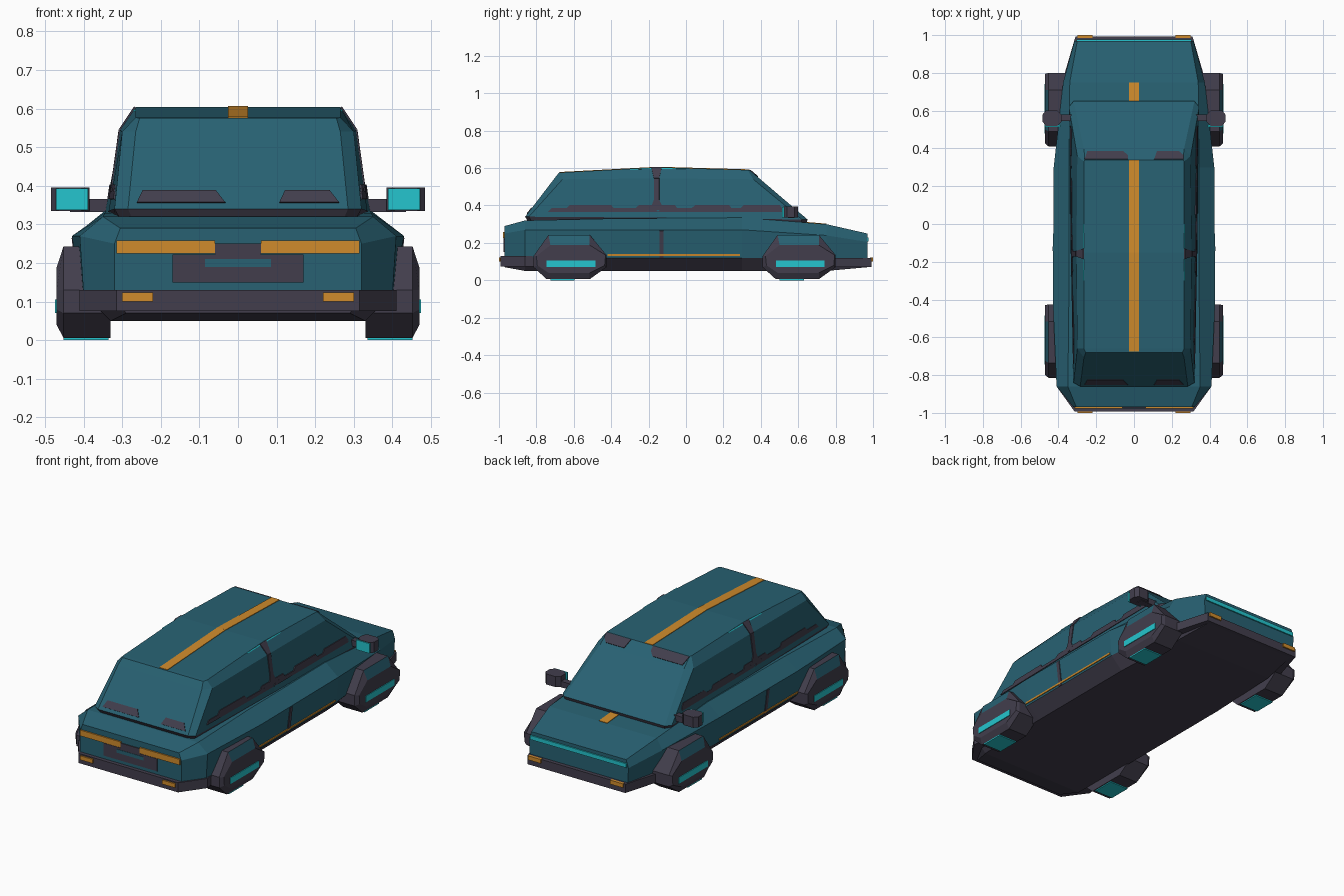
import bpy
import bmesh
from mathutils import Vector

cube = bpy.data.objects.get("Cube")
if cube:
    bpy.data.objects.remove(cube, do_unlink=True)


def material(name, rgb):
    m = bpy.data.materials.new(name)
    m.use_nodes = True
    m.diffuse_color = (*rgb, 1)
    m.node_tree.nodes["Principled BSDF"].inputs["Base Color"].default_value = (*rgb, 1)
    return m


TEAL = material("teal paint", (0.021, 0.12, 0.17))
DARK = material("dark trim", (0.054, 0.048, 0.073))
AMBER = material("amber light", (0.63, 0.26, 0.025))
CYAN = material("cyan glow", (0.018, 0.56, 0.62))


def finish(bm, name, mats, rule=None):
    bmesh.ops.recalc_face_normals(bm, faces=bm.faces)
    if rule:
        for f in bm.faces:
            f.material_index = rule(f.calc_center_median(), f.normal)
    mesh = bpy.data.meshes.new(name)
    bm.to_mesh(mesh)
    bm.free()
    for m in mats:
        mesh.materials.append(m)
    ob = bpy.data.objects.new(name, mesh)
    bpy.context.collection.objects.link(ob)
    return ob


def mirrored(half):
    """Close a half outline across x = 0."""
    return half + [(-x, y, z) for x, y, z in reversed(half)]


def loft(name, loops, mats, rule=None):
    """Bridge equal loops and close both ends with strips of quads."""
    bm = bmesh.new()
    rows = [[bm.verts.new(p) for p in loop] for loop in loops]
    n = len(rows[0])
    for a, b in zip(rows, rows[1:]):
        for i in range(n):
            j = (i + 1) % n
            bm.faces.new((a[i], a[j], b[j], b[i]))
    for row in (rows[0], rows[-1]):
        for i in range(n // 2 - 1):
            bm.faces.new((row[i], row[i + 1], row[n - 2 - i], row[n - 1 - i]))
    return finish(bm, name, mats, rule)


def patch(name, points, mat, both=False, half=0.004):
    """Thin plate lying on a surface, optionally repeated on the other side."""
    for side, s in (("left", 1), ("right", -1)) if both else (("", 1),):
        bm = bmesh.new()
        f = bm.faces.new([bm.verts.new((s * x, y, z)) for x, y, z in points])
        f.normal_update()
        n = f.normal.copy()
        new = bmesh.ops.extrude_face_region(bm, geom=[f])["geom"]
        moved = [v for v in new if isinstance(v, bmesh.types.BMVert)]
        for v in bm.verts:
            v.co += n * (half if v in moved else -half)
        finish(bm, f"{side}_{name}".strip("_"), [mat])


def box(name, lo, hi, mat, both=False):
    for side, s in (("left", 1), ("right", -1)) if both else (("", 1),):
        bm = bmesh.new()
        bmesh.ops.create_cube(bm, size=1)
        for v in bm.verts:
            v.co = Vector([hi[i] if v.co[i] > 0 else lo[i] for i in range(3)])
            v.co.x *= s
        finish(bm, f"{side}_{name}".strip("_"), [mat])


# Body: y, then width and height of floor, sill, shoulder and deck
body = [
    (-0.97, 0.29, 0.07, 0.32, 0.12, 0.32, 0.25, 0.305, 0.29),
    (-0.86, 0.33, 0.05, 0.40, 0.12, 0.41, 0.27, 0.35, 0.32),
    (-0.40, 0.34, 0.05, 0.41, 0.12, 0.43, 0.27, 0.345, 0.33),
    (0.30, 0.34, 0.05, 0.41, 0.12, 0.425, 0.27, 0.345, 0.335),
    (0.75, 0.32, 0.05, 0.36, 0.12, 0.375, 0.24, 0.34, 0.30),
    (0.97, 0.29, 0.07, 0.31, 0.12, 0.315, 0.205, 0.30, 0.25),
]
loft("body", [mirrored([(s[i], s[0], s[i + 1]) for i in (1, 3, 5, 7)]) for s in body],
     [TEAL, DARK], lambda c, n: int(c.z < 0.115))

# Cabin: rings from the dark seal up to the roof
cabin = [
    [(0.27, -0.84, 0.305), (0.30, -0.82, 0.305), (0.325, -0.15, 0.31), (0.335, 0.61, 0.295), (0.31, 0.64, 0.295)],
    [(0.285, -0.86, 0.34), (0.32, -0.84, 0.34), (0.335, -0.15, 0.335), (0.345, 0.62, 0.325), (0.32, 0.65, 0.325)],
    [(0.265, -0.707, 0.54), (0.30, -0.66, 0.54), (0.305, -0.15, 0.545), (0.30, 0.36, 0.54), (0.265, 0.398, 0.54)],
    [(0.255, -0.68, 0.575), (0.265, -0.66, 0.577), (0.265, -0.15, 0.604), (0.265, 0.33, 0.59), (0.26, 0.34, 0.59)],
]
loft("cabin", [mirrored(r) for r in cabin], [TEAL, DARK], lambda c, n: int(c.z < 0.327))

# Bumpers with amber lamps
for name, s, nose, corner, low, high in (("rear", -1, 0.315, 0.41, 0.075, 0.13),
                                         ("front", 1, 0.31, 0.375, 0.07, 0.12)):
    plan = [(corner - 0.02, 0.76), (corner, 0.86 if s < 0 else 0.77), (nose, 0.992)]
    loft(f"{name}_bumper", [mirrored([(x, s * y, z) for x, y in plan]) for z in (low, high)], [DARK])
    y0, y1 = sorted((s * 0.985, s * 1.0))
    box(f"{name}_bumper_lamp", (0.22, y0, 0.10), (0.30, y1, 0.123), AMBER, True)

# Tail lights, rear panel and nose light bar
box("tail_light", (0.06, -0.978, 0.225), (0.315, -0.965, 0.258), AMBER, True)
box("rear_centre_trim", (-0.06, -0.975, 0.22), (0.06, -0.966, 0.25), DARK)
box("rear_panel", (-0.17, -0.975, 0.15), (0.17, -0.966, 0.222), DARK)
box("rear_panel_strip", (-0.085, -0.977, 0.19), (0.085, -0.968, 0.21), TEAL)
box("nose_light_bar", (-0.305, 0.966, 0.207), (0.305, 0.977, 0.23), CYAN)

# Wheels: side outlines of the full tread and of the smaller outer face
tread = [(-0.20, 0.07), (-0.13, 0.006), (0.10, 0.006), (0.19, 0.07),
         (0.19, 0.135), (0.10, 0.243), (-0.12, 0.243), (-0.20, 0.13)]
face = [(-0.18, 0.08), (-0.12, 0.04), (0.10, 0.04), (0.18, 0.08),
        (0.185, 0.135), (0.10, 0.188), (-0.11, 0.188), (-0.185, 0.13)]
for end, cy in (("rear", -0.615), ("front", 0.61)):
    for side, s in (("left", 1), ("right", -1)):
        rings = [(0.33, tread), (0.452, tread), (0.47, face)]
        loft(f"{side}_{end}_wheel", [[(s * x, cy + y, z) for y, z in prof] for x, prof in rings],
             [DARK, TEAL], lambda c, n: int(c.z > 0.2 and abs(n.x) > 0.8 and abs(n.y) < 0.15))
    box(f"{end}_hub_light", (0.462, cy - 0.13, 0.07), (0.474, cy + 0.13, 0.105), CYAN, True)
    box(f"{end}_tread_light", (0.335, cy - 0.11, 0.0), (0.452, cy + 0.02, 0.012), CYAN, True)

# Door mirrors
outline = [(0.385, 0.54), (0.405, 0.52), (0.465, 0.52), (0.484, 0.54),
           (0.484, 0.58), (0.465, 0.60), (0.405, 0.60), (0.385, 0.58)]
for side, s in (("left", 1), ("right", -1)):
    loft(f"{side}_mirror", [[(s * x, y, z) for x, y in outline] for z in (0.335, 0.395)], [DARK])
box("mirror_glass", (0.388, 0.514, 0.337), (0.472, 0.523, 0.393), CYAN, True)
box("mirror_arm", (0.32, 0.545, 0.332), (0.435, 0.58, 0.366), DARK, True)

# Roof and bonnet stripes
w = 0.026
for name, a, b in (("rear_roof_stripe", (-0.675, 0.576), (-0.15, 0.604)),
                   ("front_roof_stripe", (-0.15, 0.604), (0.34, 0.59)),
                   ("bonnet_stripe", (0.64, 0.309), (0.75, 0.30))):
    patch(name, [(-w, *a), (w, *a), (w, *b), (-w, *b)], AMBER, half=0.003)

# Dark shades on the rear window and the windscreen
def rear_glass(x, z):
    return (x, -0.86 + (z - 0.34) * 0.766, z)


def windscreen(x, z):
    return (x, 0.65 - (z - 0.325) * 1.17, z)


for side, x0, x1 in (("right", -0.262, -0.033), ("left", 0.107, 0.262)):
    patch(f"{side}_rear_shade", [rear_glass(*p) for p in (
        (x0, 0.355), (x1, 0.355), (x1 - 0.025, 0.387), (x0 + 0.015, 0.387))], DARK)
    patch(f"{side}_windscreen_shade", [windscreen(*p) for p in (
        (x0, 0.588), (x1, 0.588), (x1, 0.57), (x1 - 0.025, 0.552), (x0 + 0.015, 0.552))], DARK)


# Side window trim with raised humps, and the pillar between the windows
def side_glass(y, z):
    x = 0.327 + (0.019 if y < -0.15 else 0.006) * (y + 0.15)
    return (x - (z - 0.39) * 0.14, y, z)


for i, (a, b) in enumerate(((-0.74, -0.15), (-0.15, 0.52))):
    patch(f"window_trim_{i}", [side_glass(*p) for p in (
        (a, 0.365), (b, 0.365), (b - 0.02, 0.385), (a + 0.02, 0.385))], DARK, True)
for i, (a, b) in enumerate(((-0.62, -0.40), (-0.25, -0.06), (0.05, 0.23), (0.31, 0.50))):
    patch(f"window_hump_{i}", [side_glass(*p) for p in (
        (a - 0.03, 0.375), (b + 0.02, 0.375), (b, 0.403), (a, 0.403))], DARK, True)
patch("lower_pillar", [side_glass(*p) for p in (
    (-0.19, 0.38), (-0.12, 0.38), (-0.143, 0.43), (-0.143, 0.545), (-0.172, 0.545), (-0.172, 0.43))], DARK, True)
patch("upper_pillar", [(0.305, -0.172, 0.545), (0.305, -0.143, 0.545),
                       (0.266, -0.13, 0.603), (0.266, -0.185, 0.603)], DARK, True)

# Roof edge glow, sill stripe and door gap
patch("roof_edge_glow", [(0.266, -0.3, 0.597), (0.266, 0.0, 0.6),
                         (0.269, 0.0, 0.596), (0.269, -0.3, 0.592)], CYAN, True, 0.002)
patch("sill_stripe", [(0.412, -0.42, 0.131), (0.412, 0.29, 0.131),
                      (0.413, 0.29, 0.141), (0.413, -0.42, 0.141)], AMBER, True)
patch("door_gap", [(0.41, -0.142, 0.12), (0.41, -0.12, 0.12),
                   (0.427, -0.12, 0.265), (0.427, -0.142, 0.265)], DARK, True)
